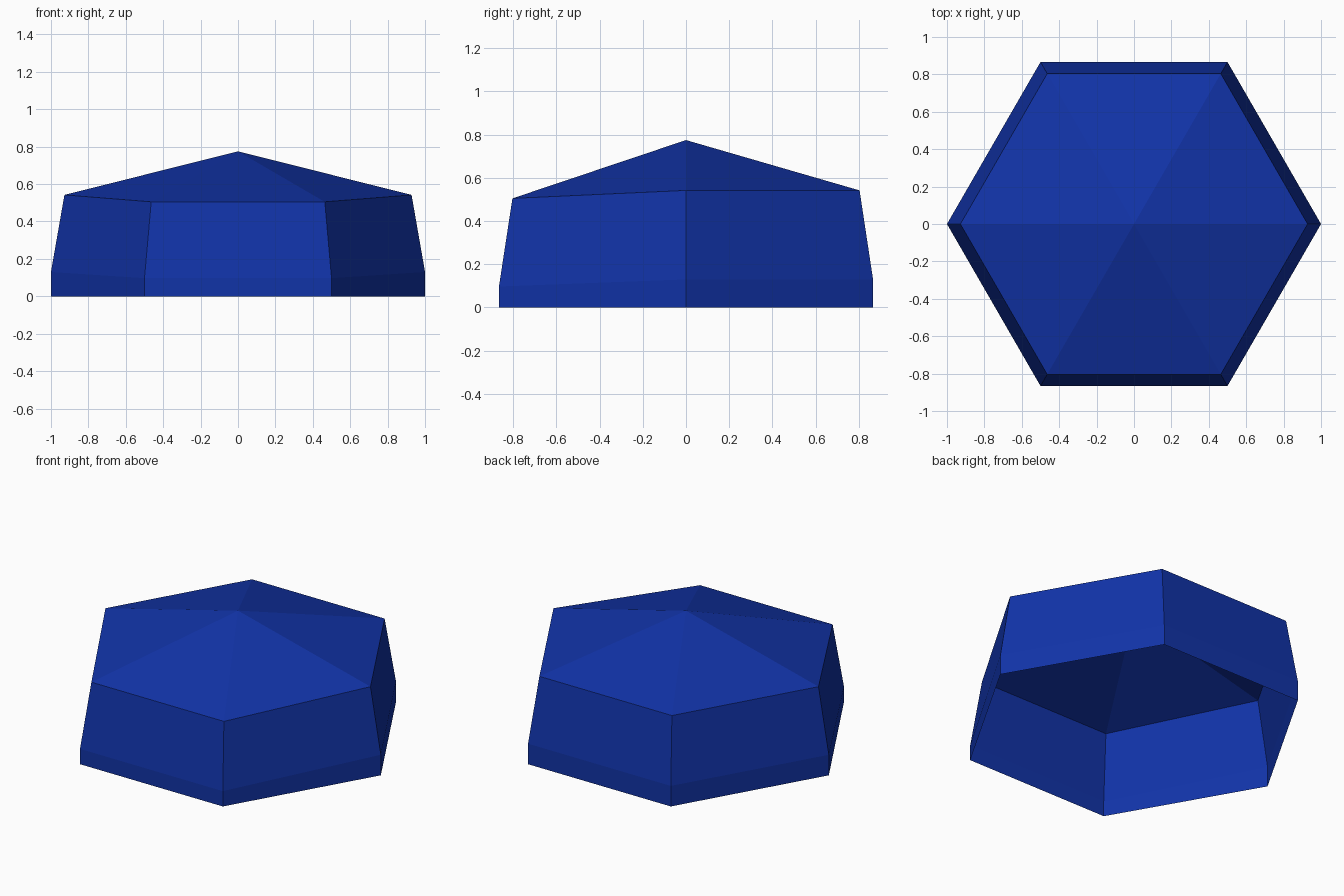
import bpy, bmesh, math

cube = bpy.data.objects.get("Cube")
if cube:
    bpy.data.objects.remove(cube, do_unlink=True)

SIDES = 6

blue = bpy.data.materials.new("deep blue")
blue.use_nodes = True
color = (0.0056, 0.033, 0.39, 1)
blue.diffuse_color = color
blue.node_tree.nodes["Principled BSDF"].inputs["Base Color"].default_value = color


def ring(bm, radius, height, front_drop):
    """Hexagon of vertices whose two front corners sit slightly lower."""
    verts = []
    for i in range(SIDES):
        a = math.tau * i / SIDES
        z = height - (front_drop if math.sin(a) < -0.1 else 0)
        verts.append(bm.verts.new((radius * math.cos(a), radius * math.sin(a), z)))
    return verts


bm = bmesh.new()

# Walls: upright base band, then a gently tapering band, open underneath
rings = [ring(bm, 1.0, 0, 0), ring(bm, 1.0, 0.13, 0.033), ring(bm, 0.928, 0.542, 0.037)]
for low, high in zip(rings, rings[1:]):
    for i in range(SIDES):
        j = (i + 1) % SIDES
        bm.faces.new((low[i], low[j], high[j], high[i]))

# Shallow pointed roof
apex = bm.verts.new((0, 0, 0.775))
rim = rings[-1]
for i in range(SIDES):
    bm.faces.new((rim[i], rim[(i + 1) % SIDES], apex))

mesh = bpy.data.meshes.new("hexagonal_shell")
bm.to_mesh(mesh)
bm.free()
mesh.materials.append(blue)
shell = bpy.data.objects.new("hexagonal_shell", mesh)
bpy.context.collection.objects.link(shell)
